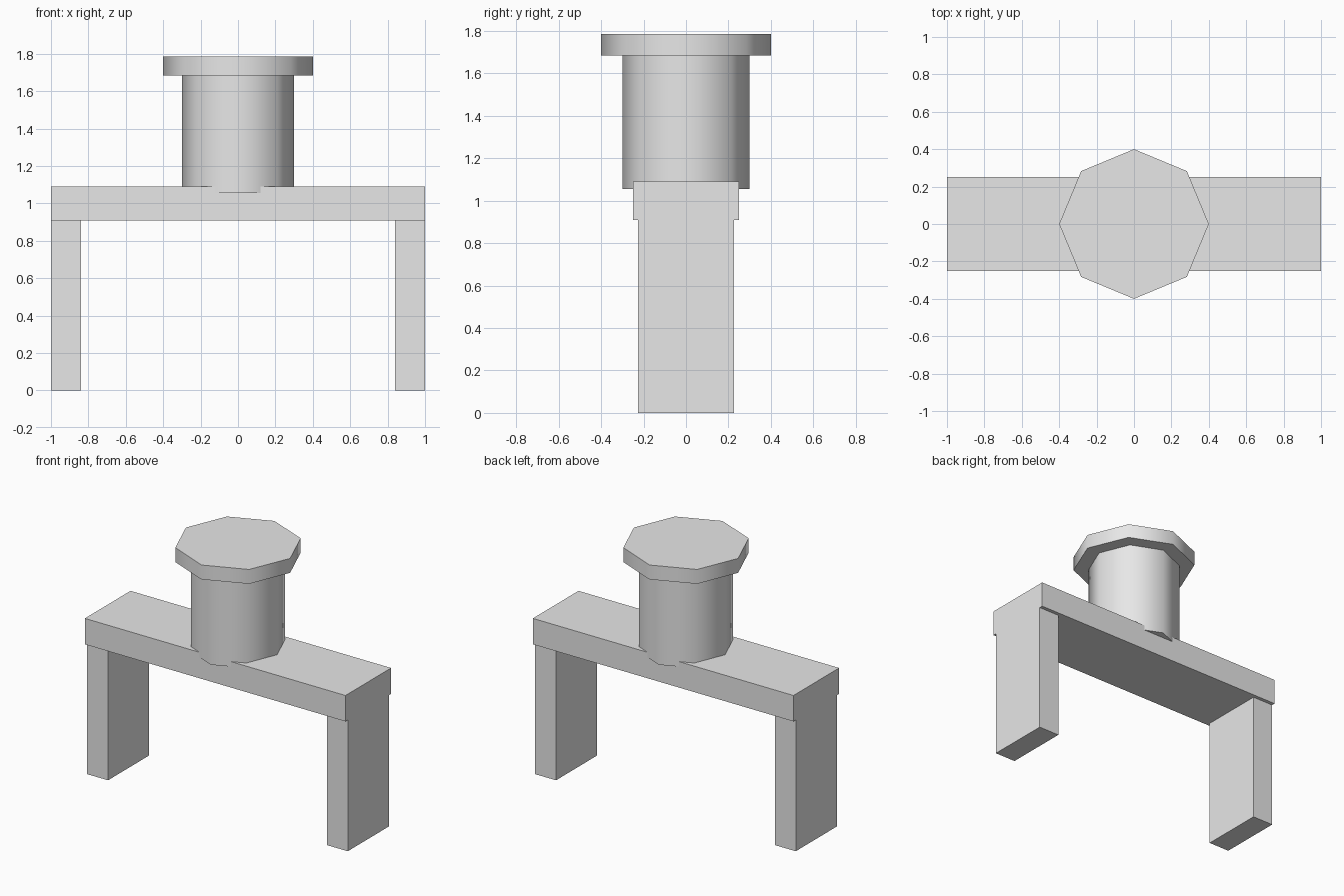
import bpy, math

if "Cube" in bpy.data.objects:
    bpy.data.objects.remove(bpy.data.objects["Cube"])

grey = bpy.data.materials.new("plain grey")
grey.diffuse_color = (0.8, 0.8, 0.8, 1)
grey.use_nodes = True
grey.node_tree.nodes["Principled BSDF"].inputs["Base Color"].default_value = grey.diffuse_color


def box(name, x, y, z):
    """Box spanning the given (min, max) ranges."""
    bpy.ops.mesh.primitive_cube_add(size=1, location=[(a + b) / 2 for a, b in (x, y, z)])
    ob = bpy.context.object
    ob.name = name
    ob.scale = [b - a for a, b in (x, y, z)]
    bpy.ops.object.transform_apply(location=False, rotation=False, scale=True)
    ob.data.materials.append(grey)


def octagon(name, radius, z0, z1):
    """Eight-sided column with smooth sides and sharp rims."""
    bpy.ops.mesh.primitive_cylinder_add(vertices=8, radius=radius, depth=z1 - z0,
                                        location=(0, 0, (z0 + z1) / 2))
    ob = bpy.context.object
    ob.name = name
    ob.data.materials.append(grey)
    bpy.ops.object.shade_smooth_by_angle(angle=math.radians(50))


# Bench top and its two slab legs
box("bench_top", (-1, 1), (-0.25, 0.25), (0.91, 1.09))
box("left_leg", (-1, -0.84), (-0.225, 0.225), (0, 0.91))
box("right_leg", (0.84, 1), (-0.225, 0.225), (0, 0.91))

# Column sunk slightly into the bench, with a wider cap
octagon("column", 0.3, 1.055, 1.685)
octagon("column_cap", 0.4, 1.685, 1.785)
